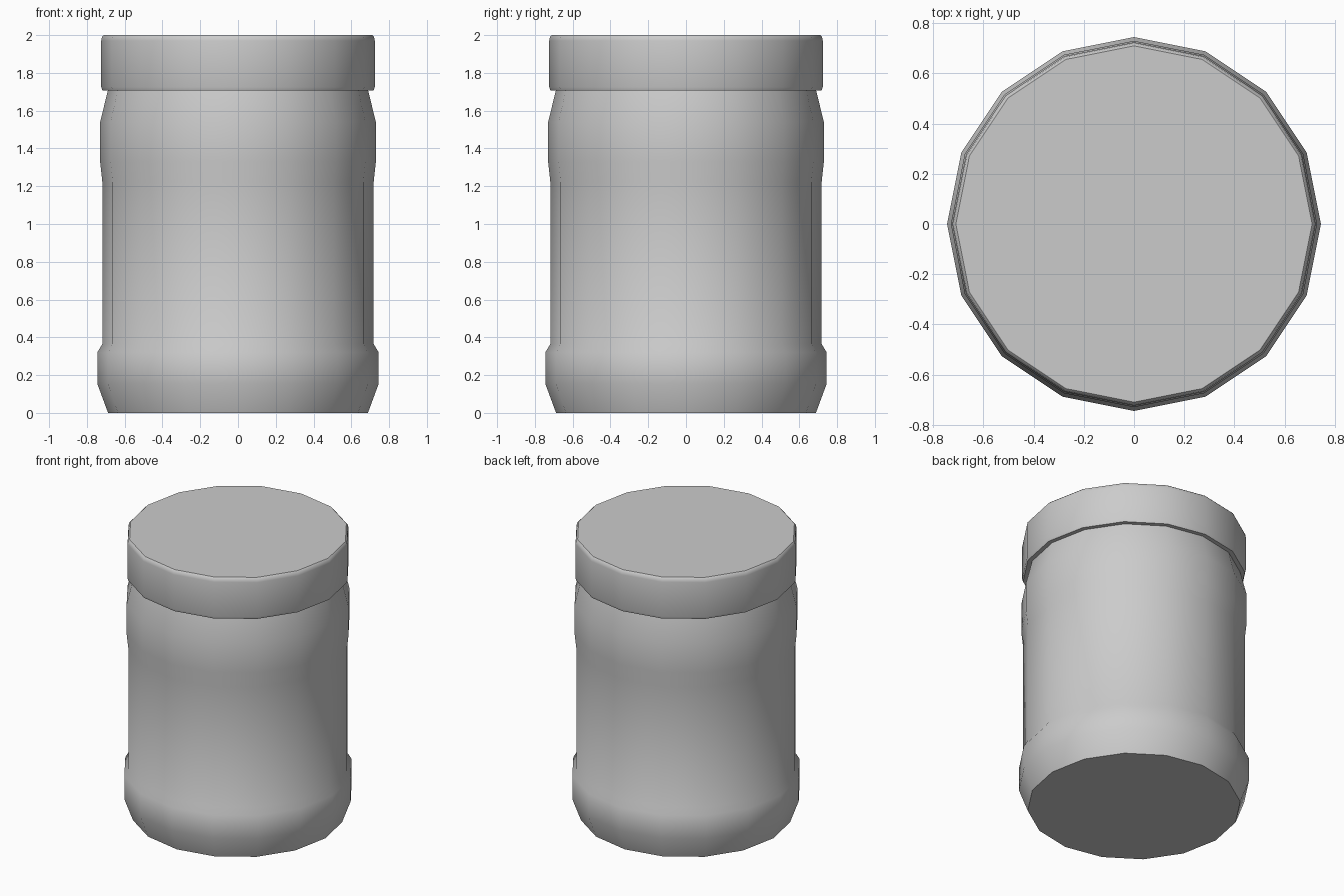
import bpy, bmesh, math

if "Cube" in bpy.data.objects:
    bpy.data.objects.remove(bpy.data.objects["Cube"])

SIDES = 16


def lathe(name, profile, smooth_angle):
    """Closed solid turned around z from (radius, height) points, bottom to top."""
    bm = bmesh.new()
    rings = []
    for r, z in profile:
        rings.append([bm.verts.new((r * math.cos(2 * math.pi * i / SIDES),
                                    r * math.sin(2 * math.pi * i / SIDES), z))
                      for i in range(SIDES)])
    for low, high in zip(rings, rings[1:]):
        for i in range(SIDES):
            j = (i + 1) % SIDES
            bm.faces.new((low[i], low[j], high[j], high[i]))
    bm.faces.new(rings[0][::-1])
    bm.faces.new(rings[-1])
    mesh = bpy.data.meshes.new(name)
    bm.to_mesh(mesh)
    bm.free()
    obj = bpy.data.objects.new(name, mesh)
    bpy.context.collection.objects.link(obj)
    bpy.ops.object.select_all(action='DESELECT')
    obj.select_set(True)
    bpy.context.view_layer.objects.active = obj
    bpy.ops.object.shade_smooth_by_angle(angle=math.radians(smooth_angle))
    return obj


# Jar body: bulged foot, straight wall, soft shoulder, neck tucked into the lid
lathe("jar_body", [(0.688, 0), (0.745, 0.155), (0.745, 0.32), (0.718, 0.365),
                   (0.718, 1.22), (0.73, 1.33), (0.73, 1.54),
                   (0.688, 1.71), (0.683, 1.73)], 40)

# Lid with softened rims
lathe("jar_lid", [(0.718, 1.708), (0.724, 1.725), (0.724, 1.97),
                  (0.72, 1.99), (0.71, 2.0)], 40)
